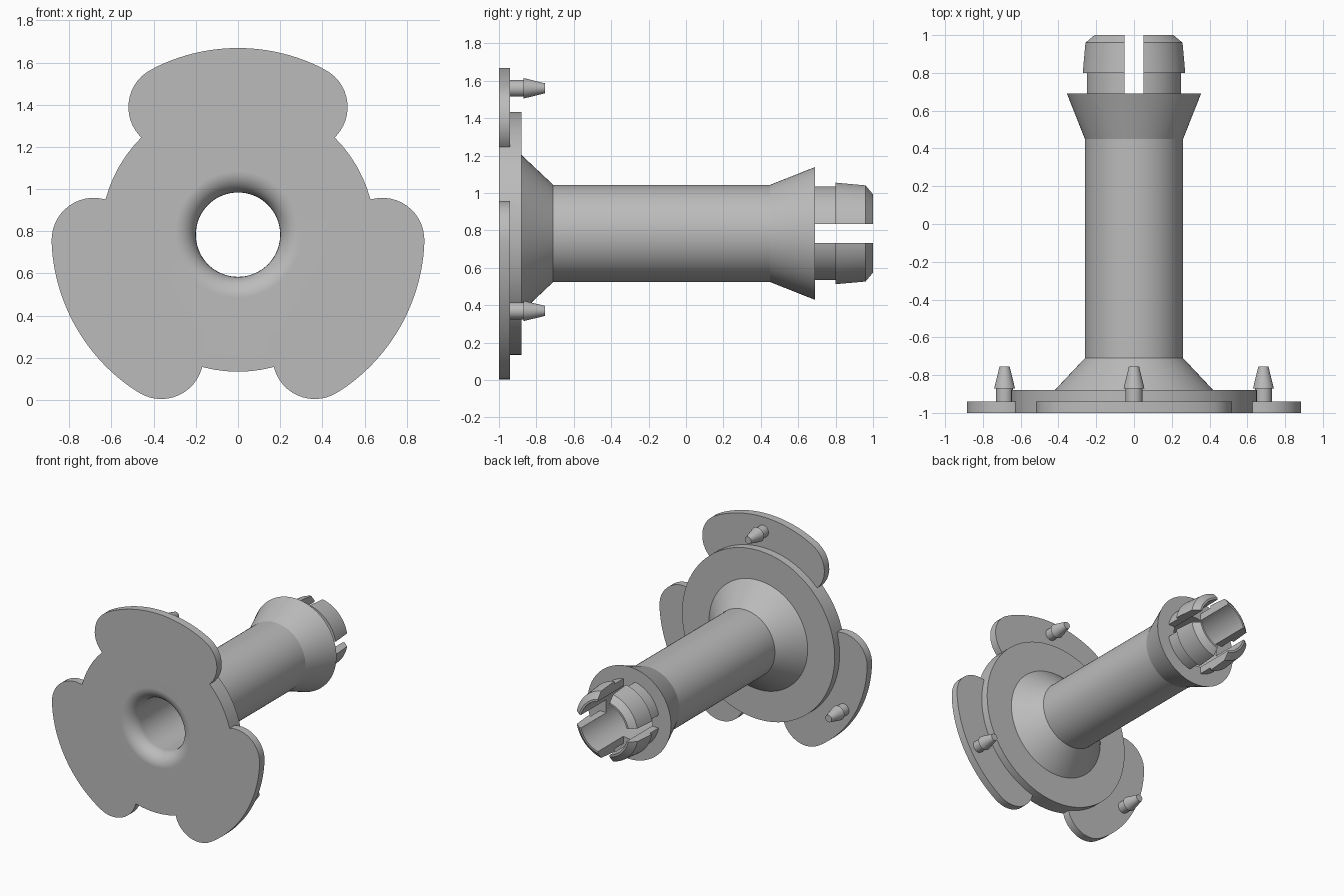
import bpy, bmesh, math
from mathutils import Matrix, Vector

if "Cube" in bpy.data.objects:
    bpy.data.objects.remove(bpy.data.objects["Cube"])

AXIS_Z = 0.784
grey = bpy.data.materials.new("mid grey")
grey.use_nodes = True
grey.diffuse_color = (0.5, 0.5, 0.5, 1)
grey.node_tree.nodes["Principled BSDF"].inputs["Base Color"].default_value = (0.5, 0.5, 0.5, 1)


def make_object(name, bm):
    bmesh.ops.remove_doubles(bm, verts=bm.verts, dist=1e-5)
    bmesh.ops.recalc_face_normals(bm, faces=bm.faces)
    mesh = bpy.data.meshes.new(name)
    bm.to_mesh(mesh)
    bm.free()
    mesh.materials.append(grey)
    obj = bpy.data.objects.new(name, mesh)
    bpy.context.collection.objects.link(obj)
    return obj


def revolve(name, profile, centre, steps, closed=True):
    """Spin (radius, y) points around a y-parallel axis through centre (x, z)."""
    bm = bmesh.new()
    cx, cz = centre
    verts = [bm.verts.new((cx + r, y, cz)) for r, y in profile]
    pairs = list(zip(verts, verts[1:] + verts[:1]))
    edges = [bm.edges.new(p) for p in (pairs if closed else pairs[:-1])]
    bmesh.ops.spin(bm, geom=verts + edges, cent=(cx, 0, cz), axis=(0, 1, 0),
                   angle=math.tau, steps=steps, use_merge=True)
    return make_object(name, bm)


def arc(cx, cy, r, start, end, n):
    angles = [math.radians(start + (end - start) * i / n) for i in range(n + 1)]
    return [(cx + r * math.cos(a), cy + r * math.sin(a)) for a in angles]


def activate(obj):
    bpy.ops.object.select_all(action='DESELECT')
    obj.select_set(True)
    bpy.context.view_layer.objects.active = obj


def boolean(obj, tools, operation):
    activate(obj)
    for tool in tools:
        mod = obj.modifiers.new("Boolean", 'BOOLEAN')
        mod.operation = operation
        mod.solver = 'EXACT'
        mod.object = tool
        bpy.ops.object.modifier_apply(modifier=mod.name)
        bpy.data.objects.remove(tool)


def smooth(obj):
    activate(obj)
    bpy.ops.object.shade_smooth_by_angle(angle=math.radians(20))
    mod = obj.modifiers.new("Weighted Normal", 'WEIGHTED_NORMAL')
    mod.keep_sharp = True


# Hollow body: rounded mouth, flange disc, cone, tube and flared collar
mouth = arc(0.3, -0.9, 0.1, 270, 180, 8)
body = revolve("flanged_tube", mouth + [
    (0.2, 0.69), (0.355, 0.69), (0.26, 0.45), (0.26, -0.71),
    (0.42, -0.88), (0.65, -0.88), (0.65, -1)], (0, AXIS_Z), 72)


# Three rounded lobes joined to the flange
def lobe(turn):
    right = arc(0.32, 0.605, 0.2, -100, 62.1, 20)
    crown = arc(0, 0, 0.885, 62.1, 117.9, 24)[1:-1]
    left = [(-x, z) for x, z in reversed(right)]
    bm = bmesh.new()
    face = bm.faces.new([bm.verts.new((x, -1, z)) for x, z in right + crown + left])
    extruded = bmesh.ops.extrude_face_region(bm, geom=[face])["geom"]
    bmesh.ops.translate(bm, vec=(0, 0.06, 0),
                        verts=[v for v in extruded if isinstance(v, bmesh.types.BMVert)])
    bm.transform(Matrix.Translation((0, 0, AXIS_Z)) @ Matrix.Rotation(turn, 4, 'Y'))
    return make_object("lobe", bm)


boolean(body, [lobe(math.tau * i / 3) for i in range(3)], 'UNION')
smooth(body)

# Snap ring with a barbed rim, split by two crossing slots into four fingers
fingers = revolve("snap_fingers", [
    (0.2, 0.69), (0.2, 1), (0.215, 1), (0.262, 0.96),
    (0.276, 0.8), (0.255, 0.8), (0.255, 0.69)], (0, AXIS_Z), 72)


def slot(size):
    bm = bmesh.new()
    bmesh.ops.create_cube(bm, size=1)
    bmesh.ops.scale(bm, vec=size, verts=bm.verts)
    bmesh.ops.translate(bm, vec=(0, 0.85, AXIS_Z), verts=bm.verts)
    obj = make_object("slot_cutter", bm)
    obj.hide_render = True
    return obj


boolean(fingers, [slot(Vector((0.1, 0.5, 1))), slot(Vector((1, 0.5, 0.1)))], 'DIFFERENCE')
smooth(fingers)

# Barbed locating pins, one behind each lobe
for name, x, z in (("top_pin", 0, 1.56), ("left_pin", 0.685, 0.37), ("right_pin", -0.685, 0.37)):
    pin = revolve(name, [(0, -0.95), (0.045, -0.95), (0.045, -0.87), (0.055, -0.87),
                         (0.027, -0.755), (0, -0.755)], (x, z), 32, closed=False)
    smooth(pin)
